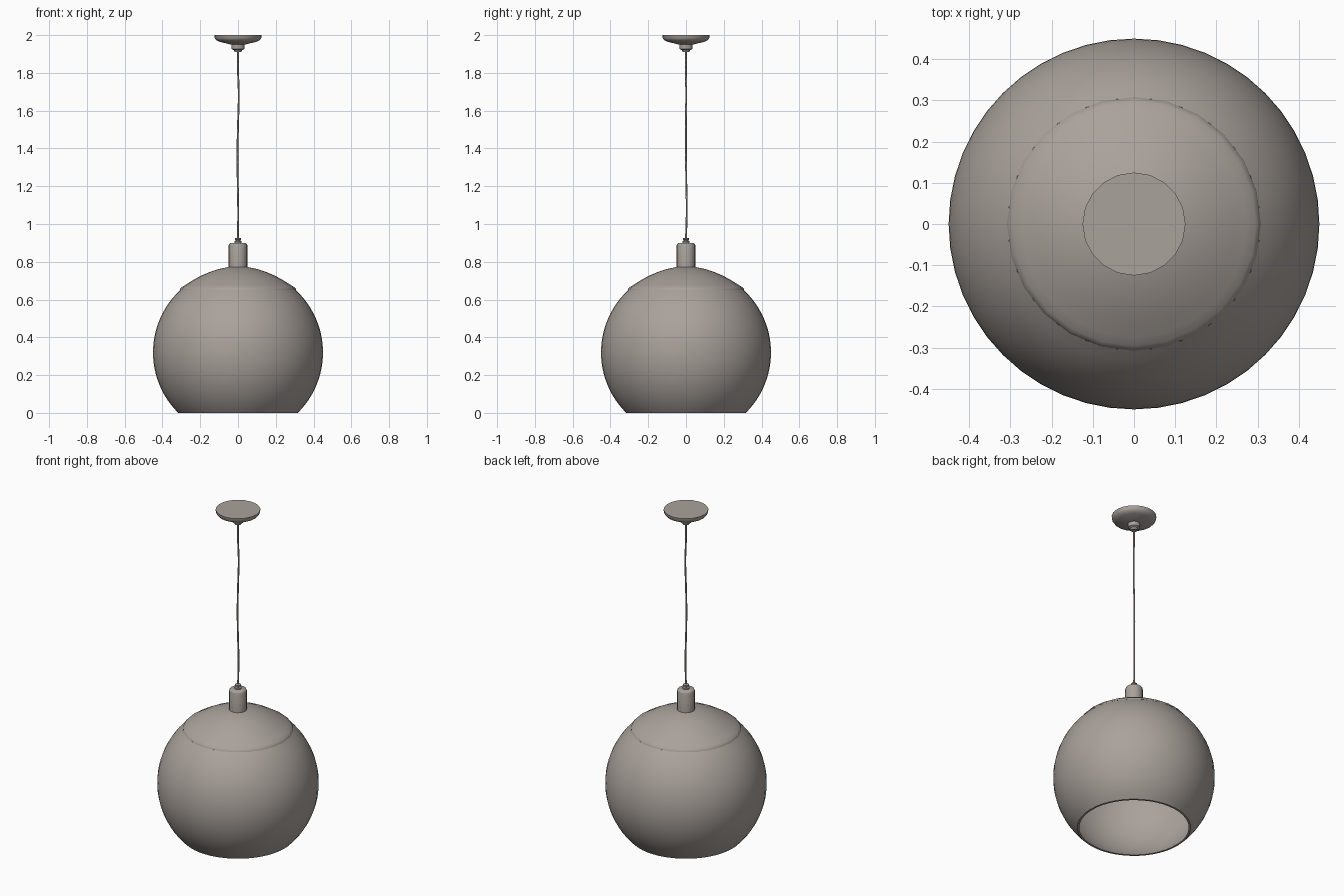
import bpy, bmesh, math

if "Cube" in bpy.data.objects:
    bpy.data.objects.remove(bpy.data.objects["Cube"])

grey = bpy.data.materials.new("warm_grey")
grey.diffuse_color = (0.40, 0.36, 0.33, 1)
grey.use_nodes = True
grey.node_tree.nodes["Principled BSDF"].inputs["Base Color"].default_value = grey.diffuse_color

BALL_R, BALL_Z = 0.45, 0.32


def lathe(name, profile, sides, angle=40):
    """Revolve (radius, height) points around the z axis."""
    bm = bmesh.new()
    rings = []
    for r, z in profile:
        if r < 1e-6:
            rings.append([bm.verts.new((0, 0, z))] * sides)
        else:
            rings.append([bm.verts.new((r * math.cos(math.tau * i / sides),
                                        r * math.sin(math.tau * i / sides), z))
                          for i in range(sides)])
    for a, b in zip(rings, rings[1:]):
        for i in range(sides):
            j = (i + 1) % sides
            quad = list(dict.fromkeys((a[i], a[j], b[j], b[i])))
            bm.faces.new(quad)
    mesh = bpy.data.meshes.new(name)
    bm.to_mesh(mesh)
    bm.free()
    obj = bpy.data.objects.new(name, mesh)
    bpy.context.collection.objects.link(obj)
    mesh.materials.append(grey)
    bpy.ops.object.select_all(action='DESELECT')
    obj.select_set(True)
    bpy.context.view_layer.objects.active = obj
    bpy.ops.object.shade_smooth_by_angle(angle=math.radians(angle))
    return obj


def arc(radius, z0, z1, steps):
    """Points along the ball's outline between two heights."""
    a0 = math.asin((z0 - BALL_Z) / radius)
    a1 = math.asin((z1 - BALL_Z) / radius)
    pts = []
    for i in range(steps + 1):
        a = a0 + (a1 - a0) * i / steps
        pts.append((radius * math.cos(a), BALL_Z + radius * math.sin(a)))
    return pts


# Globe shade: thin-walled ball, open at the bottom
outer = arc(BALL_R, 0.0, 0.65, 24)
inner = arc(BALL_R - 0.008, 0.0, 0.65, 24)
lathe("globe_shade", inner[::-1] + outer, 48)

# Domed cap with a rolled rim over the globe opening
lathe("shade_cap", [(0.0, 0.758), (0.10, 0.745), (0.20, 0.705), (0.295, 0.648), (0.308, 0.65),
                    (0.306, 0.657), (0.296, 0.667), (0.275, 0.68), (0.243, 0.70),
                    (0.20, 0.724), (0.15, 0.746), (0.10, 0.762), (0.05, 0.772), (0, 0.774)], 24)

# Socket tube and cord grip
lathe("socket_tube", [(0, 0.765), (0.049, 0.765), (0.049, 0.888),
                      (0.046, 0.896), (0.04, 0.90), (0, 0.90)], 20)
lathe("cord_grip", [(0, 0.898), (0.019, 0.898), (0.019, 0.908), (0.012, 0.911),
                    (0.012, 0.914), (0.017, 0.917), (0.017, 0.924), (0.006, 0.927), (0, 0.927)], 12)

# Ceiling canopy and its hub
lathe("ceiling_canopy", [(0, 1.95), (0.04, 1.95), (0.065, 1.957), (0.095, 1.964),
                         (0.114, 1.972), (0.123, 1.984), (0.125, 2.0), (0, 2.0)], 20)
lathe("canopy_hub", [(0, 1.91), (0.018, 1.91), (0.022, 1.92), (0.034, 1.926),
                     (0.035, 1.955), (0, 1.955)], 16)

# Slightly wavy hanging cord
curve = bpy.data.curves.new("hanging_cord", 'CURVE')
curve.dimensions = '3D'
curve.bevel_depth = 0.005
curve.bevel_resolution = 1
curve.use_fill_caps = True
points = [(0, 0, 0.92), (0.001, 0.004, 1.08), (-0.001, 0.002, 1.2), (-0.003, 0, 1.37),
          (0, 0, 1.52), (0.004, 0.001, 1.69), (0, 0, 1.82), (0, 0, 1.92)]
spline = curve.splines.new('BEZIER')
spline.bezier_points.add(len(points) - 1)
for bp, co in zip(spline.bezier_points, points):
    bp.co = co
    bp.handle_left_type = bp.handle_right_type = 'AUTO'
spline.resolution_u = 4
spline.use_smooth = True
curve.materials.append(grey)
bpy.context.collection.objects.link(bpy.data.objects.new("hanging_cord", curve))
